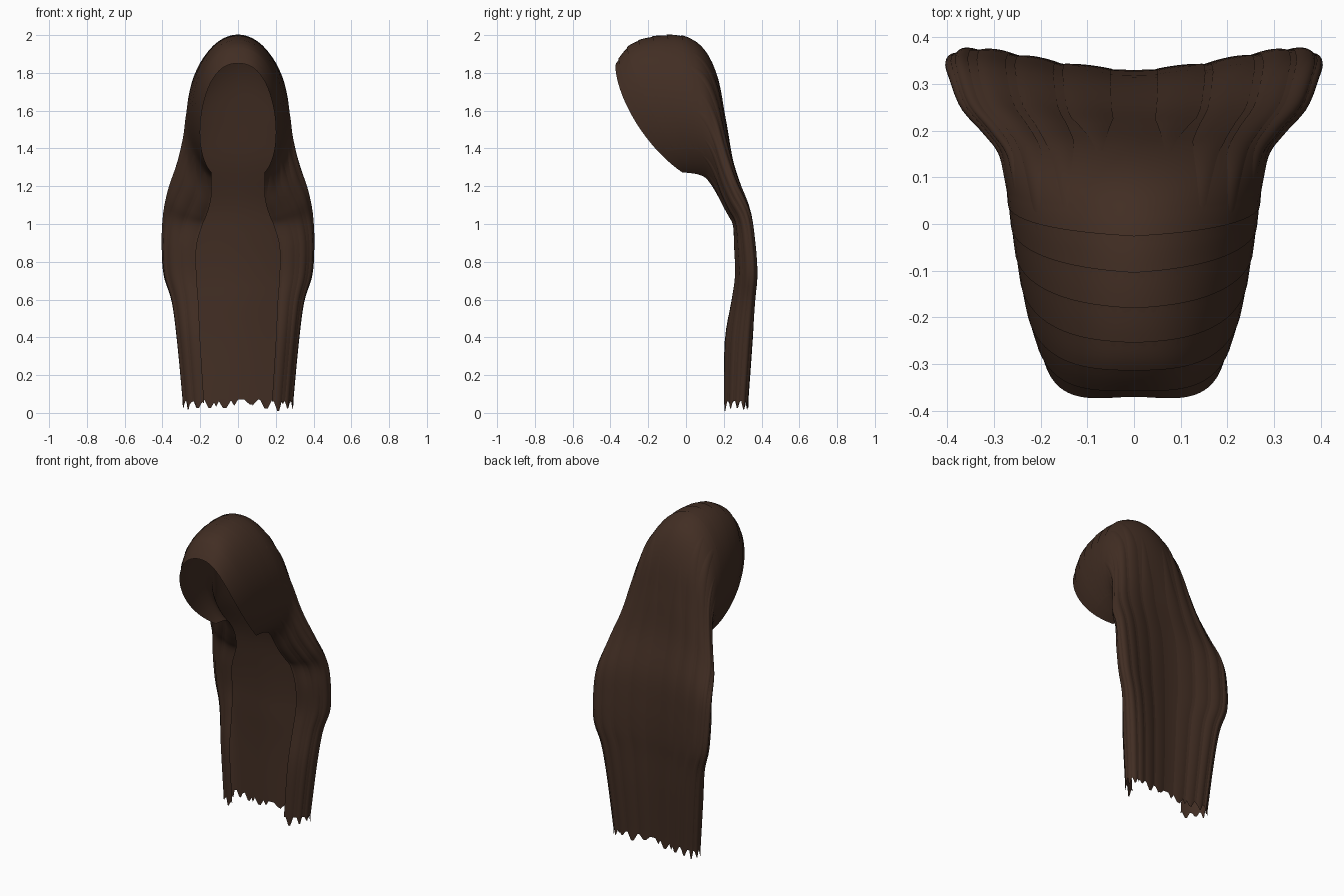
import bpy
import math
import random
from mathutils import Vector

random.seed(4)
cube = bpy.data.objects.get("Cube")
if cube:
    bpy.data.objects.remove(cube, do_unlink=True)

brown = bpy.data.materials.new("dark brown hair")
brown.use_nodes = True
colour = (0.054, 0.027, 0.017, 1)
brown.diffuse_color = colour
shader = brown.node_tree.nodes["Principled BSDF"]
shader.inputs["Base Color"].default_value = colour
shader.inputs["Roughness"].default_value = 0.8

# Cross-sections from the face opening to the tips:
# middle y, z / edge y, z / half width / edge x / forward bulge / side ridge
SECTIONS = [
    (-.37, 1.85, .02, 1.30, .20, .14, .10, 0),
    (-.29, 1.95, .05, 1.285, .23, .14, .07, 0),
    (-.15, 1.995, .08, 1.27, .253, .14, .04, 0),
    (.00, 1.99, .11, 1.25, .268, .14, .025, 0),
    (.10, 1.92, .14, 1.21, .277, .14, .02, 0),
    (.17, 1.77, .17, 1.16, .287, .14, .02, 0),
    (.21, 1.55, .20, 1.1, .32, .15, .02, .01),
    (.245, 1.33, .23, 1.04, .367, .17, .01, .025),
    (.305, 1.1, .25, .99, .393, .19, 0, .04),
    (.325, .9, .255, .88, .40, .22, 0, .05),
    (.33, .73, .26, .73, .39, .22, 0, .055),
    (.325, .59, .24, .59, .348, .21, 0, .05),
    (.32, .38, .205, .38, .32, .20, 0, .045),
    (.305, .07, .20, .06, .29, .18, 0, .035),
]
LAST = len(SECTIONS) - 1


def section(t):
    """Smoothly blended cross-section at position t along the hair."""
    i = min(int(t), LAST - 1)
    f = t - i
    a, b, c, d = (SECTIONS[max(0, min(LAST, i + k))] for k in (-1, 0, 1, 2))
    return [q + f / 2 * (r - p + f * (2 * p - 5 * q + 4 * r - s
                                      + f * (3 * (q - r) + s - p)))
            for p, q, r, s in zip(a, b, c, d)]


def surface(t, u):
    """Point on the hair; u runs from the right edge (-1) to the left (1)."""
    my, mz, ey, ez, width, edge, bulge, ridge = section(t)
    power = min(1, 0.75 + 0.1 * t)
    end = math.pi - math.asin((edge / width) ** (1 / power))
    a = abs(u) * end
    mix = (1 - math.cos(a)) / (1 - math.cos(end))
    push = bulge * math.sin(a) ** 1.5
    hump = ridge * math.sin(1.3 * a) ** 2 if a < 2.4 else 0
    back = mix ** (1.6 if ridge > 0.03 else 1 + 20 * max(0, ridge))
    return Vector((math.copysign(width * math.sin(a) ** power, u),
                   my + (ey - my) * back - push * 0.8 + hump,
                   mz + (ez - mz) * mix - push * 0.55))


def normal(t, u):
    e = 0.01
    t = min(max(t, e), LAST - e)
    u = min(max(u, e - 1), 1 - e)
    du = surface(t, u + e) - surface(t, u - e)
    dt = surface(t + e, u) - surface(t - e, u)
    return du.cross(dt).normalized()


def build(name, rows):
    """Skin a grid of points and shade it smooth."""
    n = len(rows[0])
    faces = [(j * n + i, j * n + i + 1, (j + 1) * n + i + 1, (j + 1) * n + i)
             for j in range(len(rows) - 1) for i in range(n - 1)]
    mesh = bpy.data.meshes.new(name)
    mesh.from_pydata([p for row in rows for p in row], [],
                     [f[::-1] for f in faces])
    mesh.materials.append(brown)
    mesh.shade_smooth()
    obj = bpy.data.objects.new(name, mesh)
    bpy.context.collection.objects.link(obj)


# Main sheet of hair with a ragged hem
rows = [[surface(j / 4, i / 36 - 1) for i in range(73)]
        for j in range(LAST * 4 + 1)]
for i, p in enumerate(rows[-1]):
    if i % 5 == 0:
        p.z -= random.uniform(0, .04)
build("hair_sheet", rows)

# Overlapping layers over the crown, each lifted at its front edge
for k in range(6):
    start = 0.3 + k * 0.5
    rows = []
    for j in range(5):
        row = []
        for i in range(41):
            u = (i / 20 - 1) * 0.8
            t = start + j * 0.12 + 0.4 * abs(u)
            lift = 0.004 * (1 - j / 4) * (1 - abs(u))
            row.append(surface(t, u) + normal(t, u) * lift)
        rows.append(row)
    build("crown_layer_%d" % (k + 1), rows)


def lock(name, centre, half, start):
    """Thin raised strand that follows the sheet and ends in a point."""
    rows = []
    steps = 40
    tip = random.uniform(.02, .05)
    for j in range(steps + 1):
        f = j / steps
        t = start + (LAST - start) * f
        spread = half * min(1, 0.2 + f * 4)
        row = []
        for i in range(7):
            side = i / 3 - 1
            u = max(-1, min(1, centre + side * spread))
            lift = 0.005 * min(1, f * 6) * (1 - 0.8 * side * side)
            row.append(surface(t, u) + normal(t, u) * lift)
        rows.append(row)
    # Pointed end below the hem
    last = rows[-1]
    middle = last[3]
    rows.append([p.lerp(middle, 0.75) + Vector((0, 0, -tip)) for p in last])
    build(name, rows)


# Strands mirrored over both sides
for k in range(8):
    centre = 0.1 + k * 0.12
    start = random.uniform(2.5, 5)
    for side, label in ((-1, "right"), (1, "left")):
        lock("%s_lock_%d" % (label, k + 1), side * centre,
             random.uniform(.035, .055), start)
